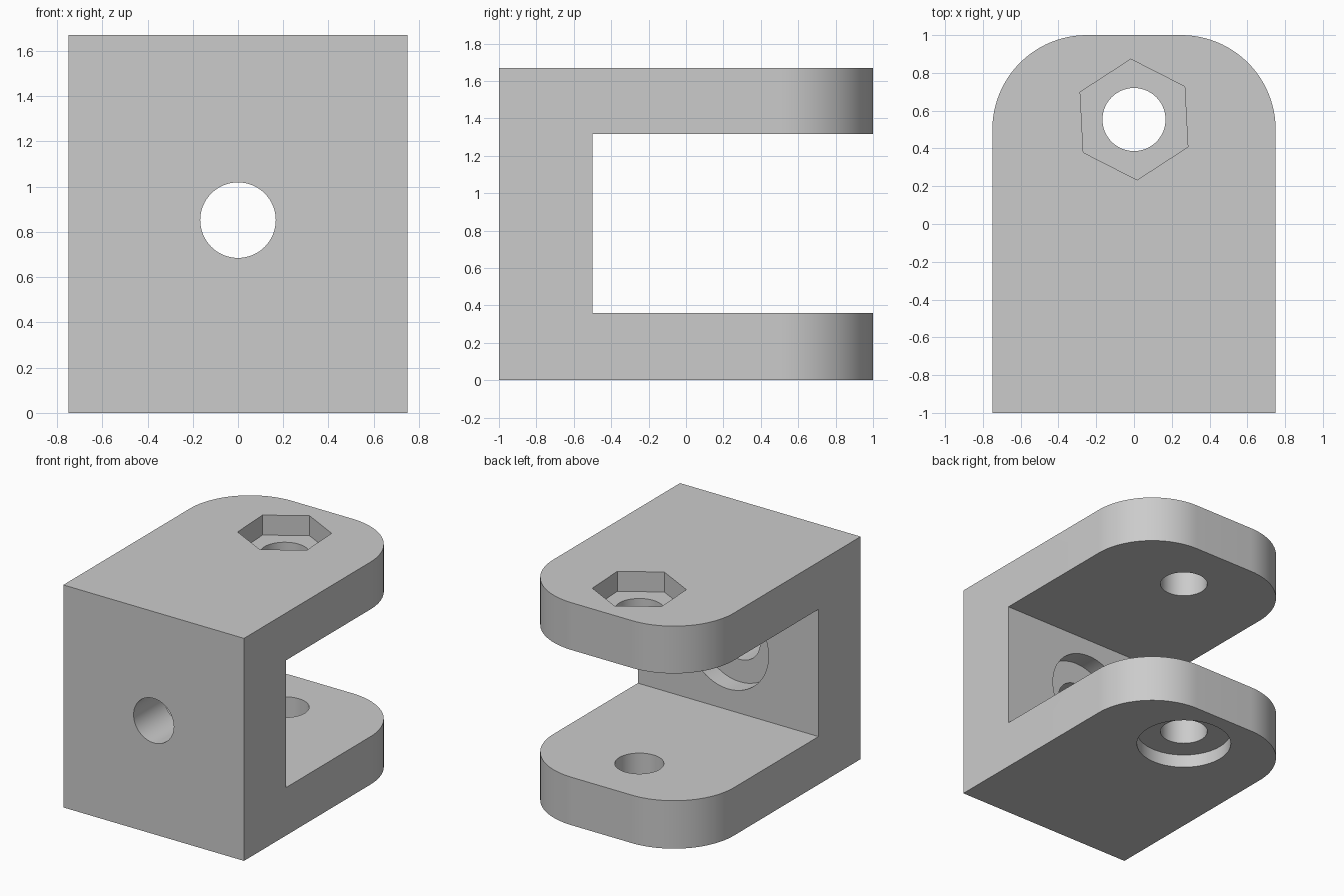
import bpy, bmesh
from math import pi, cos, sin, radians
from mathutils import Vector

if "Cube" in bpy.data.objects:
    bpy.data.objects.remove(bpy.data.objects["Cube"])

HALF_W, HALF_L, HEIGHT = 0.75, 1.0, 1.67
ARM_BOTTOM, ARM_TOP, WALL_Y = 0.36, 1.315, -0.5
CORNER_R, HOLE_R, BORE_R = 0.5, 0.167, 0.335
PIN_Y, BOLT_Z = 0.553, 0.852

grey = bpy.data.materials.new("plain grey")
grey.use_nodes = True
colour = (0.6, 0.6, 0.6, 1)
grey.diffuse_color = colour
grey.node_tree.nodes["Principled BSDF"].inputs["Base Color"].default_value = colour


def prism(name, outline, start, depth):
    """Extrude a closed outline of 3D points along depth."""
    bm = bmesh.new()
    face = bm.faces.new([bm.verts.new(Vector(p) + Vector(start)) for p in outline])
    moved = bmesh.ops.extrude_face_region(bm, geom=[face])["geom"]
    verts = [v for v in moved if isinstance(v, bmesh.types.BMVert)]
    bmesh.ops.translate(bm, verts=verts, vec=depth)
    bmesh.ops.recalc_face_normals(bm, faces=bm.faces)
    mesh = bpy.data.meshes.new(name)
    bm.to_mesh(mesh)
    bm.free()
    mesh.materials.append(grey)
    obj = bpy.data.objects.new(name, mesh)
    bpy.context.collection.objects.link(obj)
    return obj


def ring(radius, sides=64, turn=0.0, upright=False):
    pts = []
    for i in range(sides):
        a = turn + 2 * pi * i / sides
        u, v = radius * cos(a), radius * sin(a)
        pts.append((u, 0, v) if upright else (u, v, 0))
    return pts


# Block outline with two rounded back corners
outline = [(-HALF_W, -HALF_L, 0), (HALF_W, -HALF_L, 0)]
for side, first in ((1, 0), (-1, pi / 2)):
    for i in range(25):
        a = first + pi / 2 * i / 24
        outline.append((side * (HALF_W - CORNER_R) + CORNER_R * cos(a),
                        HALF_L - CORNER_R + CORNER_R * sin(a), 0))
bracket = prism("clevis_bracket", outline, (0, 0, 0), (0, 0, HEIGHT))

# Slot between the arms, pin holes and recesses
slot = [(-1, WALL_Y, 0), (1, WALL_Y, 0), (1, 2, 0), (-1, 2, 0)]
cutters = [
    prism("slot_cutter", slot, (0, 0, ARM_BOTTOM), (0, 0, ARM_TOP - ARM_BOTTOM)),
    prism("pin_hole_cutter", ring(HOLE_R), (0, PIN_Y, -0.5), (0, 0, 3)),
    prism("nut_recess_cutter", ring(0.32, 6, radians(93)),
          (0, PIN_Y, HEIGHT - 0.15), (0, 0, 0.5)),
    prism("head_recess_cutter", ring(BORE_R), (0, PIN_Y, -0.4), (0, 0, 0.5)),
    prism("wall_hole_cutter", ring(HOLE_R, upright=True), (0, -1.5, BOLT_Z), (0, 1.5, 0)),
    prism("wall_recess_cutter", ring(BORE_R, upright=True),
          (0, WALL_Y - 0.14, BOLT_Z), (0, 0.5, 0)),
]

bpy.ops.object.select_all(action="DESELECT")
bpy.context.view_layer.objects.active = bracket
bracket.select_set(True)
for cutter in cutters:
    cutter.hide_render = True
    mod = bracket.modifiers.new(cutter.name, "BOOLEAN")
    mod.operation, mod.solver, mod.object = "DIFFERENCE", "EXACT", cutter
    bpy.ops.object.modifier_apply(modifier=mod.name)
for cutter in cutters:
    bpy.data.objects.remove(cutter)

bpy.ops.object.shade_smooth_by_angle(angle=radians(30))
